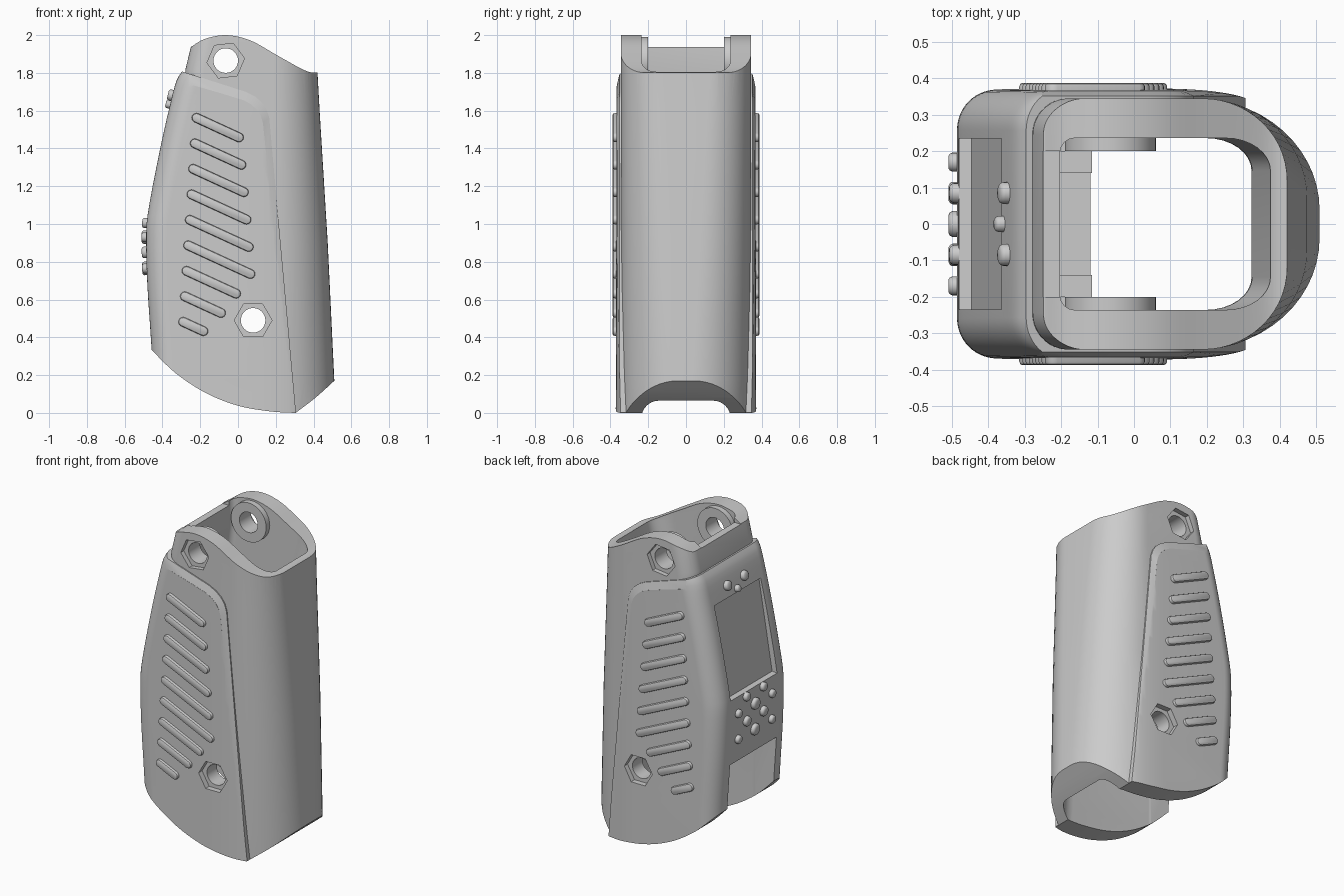
import bpy, bmesh, math
from mathutils import Vector

if "Cube" in bpy.data.objects:
    bpy.data.objects.remove(bpy.data.objects["Cube"])


def loft(name, rings):
    """Closed solid through equal-length rings of 3D points."""
    bm = bmesh.new()
    vs = [[bm.verts.new(p) for p in r] for r in rings]
    n = len(rings[0])
    for a, b in zip(vs, vs[1:]):
        for i in range(n):
            j = (i + 1) % n
            bm.faces.new((a[i], a[j], b[j], b[i]))
    bm.faces.new(vs[0][::-1])
    bm.faces.new(vs[-1])
    bmesh.ops.recalc_face_normals(bm, faces=bm.faces)
    me = bpy.data.meshes.new(name)
    bm.to_mesh(me)
    bm.free()
    ob = bpy.data.objects.new(name, me)
    bpy.context.collection.objects.link(ob)
    return ob


def prism(name, pts, y0, y1):
    """Front-view (x, z) outline extruded along y."""
    return loft(name, [[(x, y, z) for x, z in pts] for y in (y0, y1)])


def circle(cx, cz, r, n=32, turn=0.0):
    return [(cx + r * math.cos(turn + i * math.tau / n),
             cz + r * math.sin(turn + i * math.tau / n)) for i in range(n)]


def section(z, xl, xr, hw, rl, rx, ry, n=14):
    """Rounded horizontal section: left radius rl, elliptical right corners."""
    pts = []
    for cx, cy, a, b, start in ((xr - rx, hw - ry, rx, ry, 0), (xl + rl, hw - rl, rl, rl, 90),
                                (xl + rl, rl - hw, rl, rl, 180), (xr - rx, ry - hw, rx, ry, 270)):
        for i in range(n + 1):
            t = math.radians(start + 90 * i / n)
            pts.append((cx + a * math.cos(t), cy + b * math.sin(t), z))
    return pts


def spline(pts, n=5):
    """Catmull-Rom through points."""
    p = [Vector(q) for q in [pts[0]] + pts + [pts[-1]]]
    out = []
    for a, b, c, d in zip(p, p[1:], p[2:], p[3:]):
        for i in range(n):
            t = i / n
            out.append(tuple(0.5 * (2 * b + (c - a) * t + (2 * a - 5 * b + 4 * c - d) * t * t
                                    + (3 * b - a - 3 * c + d) * t ** 3)))
    return out + [tuple(pts[-1])]


def boolean(ob, other, op):
    m = ob.modifiers.new(op, 'BOOLEAN')
    m.operation, m.object, m.solver = op, other, 'EXACT'
    bpy.context.view_layer.objects.active = ob
    bpy.ops.object.modifier_apply(modifier=m.name)
    bpy.data.objects.remove(other, do_unlink=True)


def smooth(ob, deg=30):
    bpy.ops.object.select_all(action='DESELECT')
    ob.select_set(True)
    bpy.context.view_layer.objects.active = ob
    bpy.ops.object.shade_smooth_by_angle(angle=math.radians(deg))


# Inner sleeve: fuller right corners at the top, rounder at the bottom
body = loft("grip_body", [section(z, xl, xr, 0.345, 0.1, 0.35 - 0.065 * z, 0.315 - 0.05 * z)
                          for z, xl, xr in ((-0.1, -0.3, 0.516), (0.17, -0.3, 0.51), (0.9, -0.3, 0.475),
                                            (1.6, -0.29, 0.432), (1.82, -0.278, 0.42), (2.1, -0.21, 0.405))])

# Outer wrap-around panel
face = spline([(-0.1, -0.435), (0.33, -0.457), (0.68, -0.48), (0.95, -0.486), (1.1, -0.47),
               (1.4, -0.412), (1.63, -0.36), (1.76, -0.325), (1.82, -0.288), (1.9, -0.25)], 3)


def face_x(z):
    for (z0, x0), (z1, x1) in zip(face, face[1:]):
        if z0 <= z <= z1:
            return x0 + (x1 - x0) * (z - z0) / (z1 - z0)


panel = loft("panel", [section(z, x, 0.33, 0.372 - 0.003 * z, 0.11, 0.25, 0.045) for z, x in face])
full = [(-0.6, 1.90), (-0.305, 1.81), (-0.1, 1.745), (0.04, 1.70), (0.09, 1.675), (0.125, 1.645),
        (0.15, 1.61), (0.165, 1.565), (0.316, -0.1), (-0.6, -0.1)]
inset = [(-0.6, 1.84), (-0.31, 1.755), (-0.1, 1.695), (0.03, 1.655), (0.07, 1.633), (0.1, 1.605),
         (0.12, 1.575), (0.132, 1.535), (0.3, -0.1), (-0.6, -0.1)]
boolean(panel, loft("panel_cut", [[(x, y, z) for x, z in o] for o, y in (
    (inset, -0.4), (inset, -0.366), (full, -0.352), (full, 0.352), (inset, 0.366), (inset, 0.4))]), 'INTERSECT')
boolean(body, panel, 'UNION')

# Curved top and bottom trims
top = spline([(-0.245, 1.94), (-0.175, 1.98), (-0.06, 2.0), (0.065, 1.972), (0.195, 1.9),
              (0.32, 1.83), (0.38, 1.804), (0.42, 1.802)])
bottom = spline([(0.51, 0.17), (0.41, 0.08), (0.305, 0.0)], 4) + \
    spline([(0.3, 0.0), (0.17, 0.008), (0.0, 0.038), (-0.17, 0.105), (-0.33, 0.21), (-0.457, 0.333)])
boolean(body, prism("trim", [(-0.6, 1.94)] + top + [(0.6, 1.8), (0.6, 0.25)] + bottom + [(-0.6, 0.5)],
                    -0.5, 0.5), 'INTERSECT')

# Through cavity, its left wall following the face
boolean(body, loft("cavity", [section(z, xl, xr, 0.236, 0.04, 0.125, 0.09, 8) for z, xl, xr in (
    (-0.2, -0.35, 0.395), (0.1, -0.35, 0.39), (0.6, -0.35, 0.375), (1.0, -0.35, 0.35), (1.4, -0.29, 0.323),
    (1.6, -0.24, 0.325), (1.8, -0.205, 0.375), (2.2, -0.2, 0.385))]), 'DIFFERENCE')

# Screen recess, open lower hatch and level notch in the left rim
boolean(body, prism("screen_cut", [(-0.6, 1.62), (-0.352, 1.61), (-0.446, 1.035), (-0.6, 1.02)],
                    -0.235, 0.235), 'DIFFERENCE')
boolean(body, prism("hatch_cut", [(-0.6, 0.62), (-0.3, 0.62), (-0.3, -0.1), (-0.6, -0.1)],
                    -0.235, 0.235), 'DIFFERENCE')
boolean(body, prism("rim_notch", [(-0.4, 1.937), (-0.18, 1.937), (-0.18, 2.1), (-0.4, 2.1)],
                    -0.2, 0.2), 'DIFFERENCE')

# Lugs, then nut pockets and pin holes
for s in (-1, 1):
    boolean(body, prism("lug", circle(-0.065, 1.865, 0.125, 40), s * 0.2, s * 0.26), 'UNION')
for x, z, turn, depth in ((-0.065, 1.865, 0.12, 0.315), (0.08, 0.49, 0, 0.335)):
    for s in (-1, 1):
        boolean(body, prism("nut_pocket", circle(x, z, 0.1, 6, turn), s * depth, s * 0.5), 'DIFFERENCE')
    boolean(body, prism("pin_hole", circle(x, z, 0.065), -0.5, 0.5), 'DIFFERENCE')
smooth(body)

# Inner shelf above the lower compartment, with corner posts
prism("inner_shelf", [(-0.37, 0.622), (-0.12, 0.622), (-0.12, 0.66), (-0.37, 0.66)], -0.24, 0.24)
for s in (-1, 1):
    prism("inner_post", [(-0.21, 0.65), (-0.115, 0.65), (-0.115, 0.71), (-0.21, 0.71)], s * 0.14, s * 0.2)


# Slanted grip ridges on both sides
def pill(x0, z0, x1, z1, r, y):
    a = math.atan2(z1 - z0, x1 - x0)
    out = []
    for cx, cz, st in ((x1, z1, a - math.pi / 2), (x0, z0, a + math.pi / 2)):
        for i in range(9):
            t = st + math.pi * i / 8
            out.append((cx + r * math.cos(t), y, cz + r * math.sin(t)))
    return out


ends = [0.005, 0.018, 0.031, 0.045, 0.057, 0.066, -0.01, -0.09, -0.183]
for i, x1 in enumerate(ends):
    x0, z0 = -0.22 - 0.0088 * i, 1.562 - 0.135 * i
    z1 = z0 - 0.46 * (x1 - x0)
    for s in (-1, 1):
        smooth(loft("grip_ridge", [pill(x0, z0, x1, z1, r, s * y) for r, y in (
            (0.025, 0.35), (0.025, 0.378), (0.022, 0.385), (0.016, 0.388))]), 40)


# Keypad and upper buttons, square to the left face
def button(y, z, r):
    t = math.atan2(face_x(z + 0.03) - face_x(z - 0.03), 0.06)
    rings = []
    for d, k in ((-0.04, 1), (0.013, 1), (0.02, 0.88), (0.024, 0.65)):
        rings.append([(face_x(z) - d * math.cos(t) + q * math.sin(t), y + p,
                       z + d * math.sin(t) + q * math.cos(t)) for p, q in circle(0, 0, r * k, 20)])
    smooth(loft("button", rings), 40)


for z, keys in ((1.005, ((0.085, 0.027),)), (0.93, ((0, 0.036), (0.17, 0.026))),
                (0.85, ((0.085, 0.031),)), (0.765, ((0, 0.036), (0.17, 0.026))),
                (1.68, ((0.085, 0.03),)), (1.632, ((0, 0.022),))):
    for y, r in keys:
        for s in ((-1, 1) if y else (1,)):
            button(s * y, z, r)
